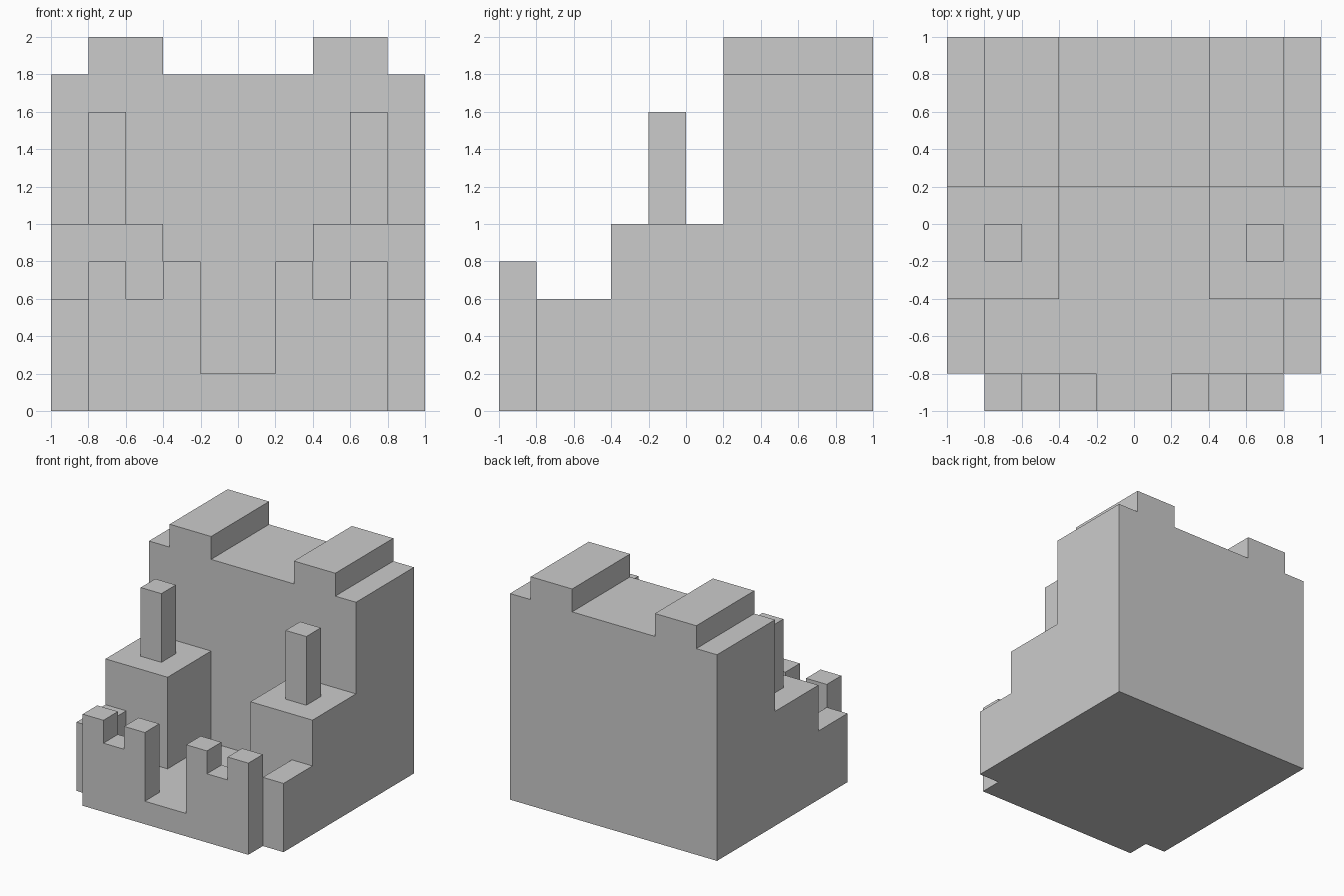
import bpy, bmesh
from mathutils import Vector

if "Cube" in bpy.data.objects:
    bpy.data.objects.remove(bpy.data.objects["Cube"])


def prism(name, outline, direction, mirror=False):
    """Extrude a closed outline of 3D points along a direction."""
    bm = bmesh.new()
    face = bm.faces.new([bm.verts.new(p) for p in outline])
    ext = bmesh.ops.extrude_face_region(bm, geom=[face], use_keep_orig=True)
    moved = [g for g in ext["geom"] if isinstance(g, bmesh.types.BMVert)]
    bmesh.ops.translate(bm, verts=moved, vec=Vector(direction))
    bmesh.ops.recalc_face_normals(bm, faces=bm.faces)
    mesh = bpy.data.meshes.new(name)
    bm.to_mesh(mesh)
    bm.free()
    obj = bpy.data.objects.new(name, mesh)
    bpy.context.collection.objects.link(obj)
    if mirror:
        mod = obj.modifiers.new("Mirror", "MIRROR")
        mod.use_axis[0] = True
        mod.use_mirror_merge = False
    return obj


def box(name, x, y, z, mirror=False):
    """Box from (min, max) ranges."""
    outline = [(x[0], y[0], z[0]), (x[1], y[0], z[0]),
               (x[1], y[1], z[0]), (x[0], y[1], z[0])]
    return prism(name, outline, (0, 0, z[1] - z[0]), mirror)


# Base slab, also the courtyard floor, with notched front corners
half = [(0.8, -1), (0.8, -0.8), (1, -0.8), (1, 1)]
plan = half + [(-x, y) for x, y in reversed(half)]
prism("base_floor", [(x, y, 0) for x, y in plan], (0, 0, 0.2))

# Tall keep at the back with two roof blocks
box("keep", (-1, 1), (0.2, 1), (0.2, 1.8))
box("roof_turrets", (0.4, 0.8), (0.2, 1), (1.8, 2), mirror=True)

# Side terraces carrying a slim pillar each
box("side_terraces", (0.4, 1), (-0.4, 0.2), (0.2, 1), mirror=True)
box("pillars", (0.6, 0.8), (-0.2, 0), (1, 1.6), mirror=True)

# Low side walls of the courtyard
box("side_walls", (0.8, 1), (-0.8, -0.4), (0.2, 0.6), mirror=True)

# Crenellated front wall on both sides of the gateway
wall = [(0.2, 0.2), (0.8, 0.2), (0.8, 0.8), (0.6, 0.8),
        (0.6, 0.6), (0.4, 0.6), (0.4, 0.8), (0.2, 0.8)]
prism("front_wall", [(x, -1, z) for x, z in wall], (0, 0.2, 0), mirror=True)
